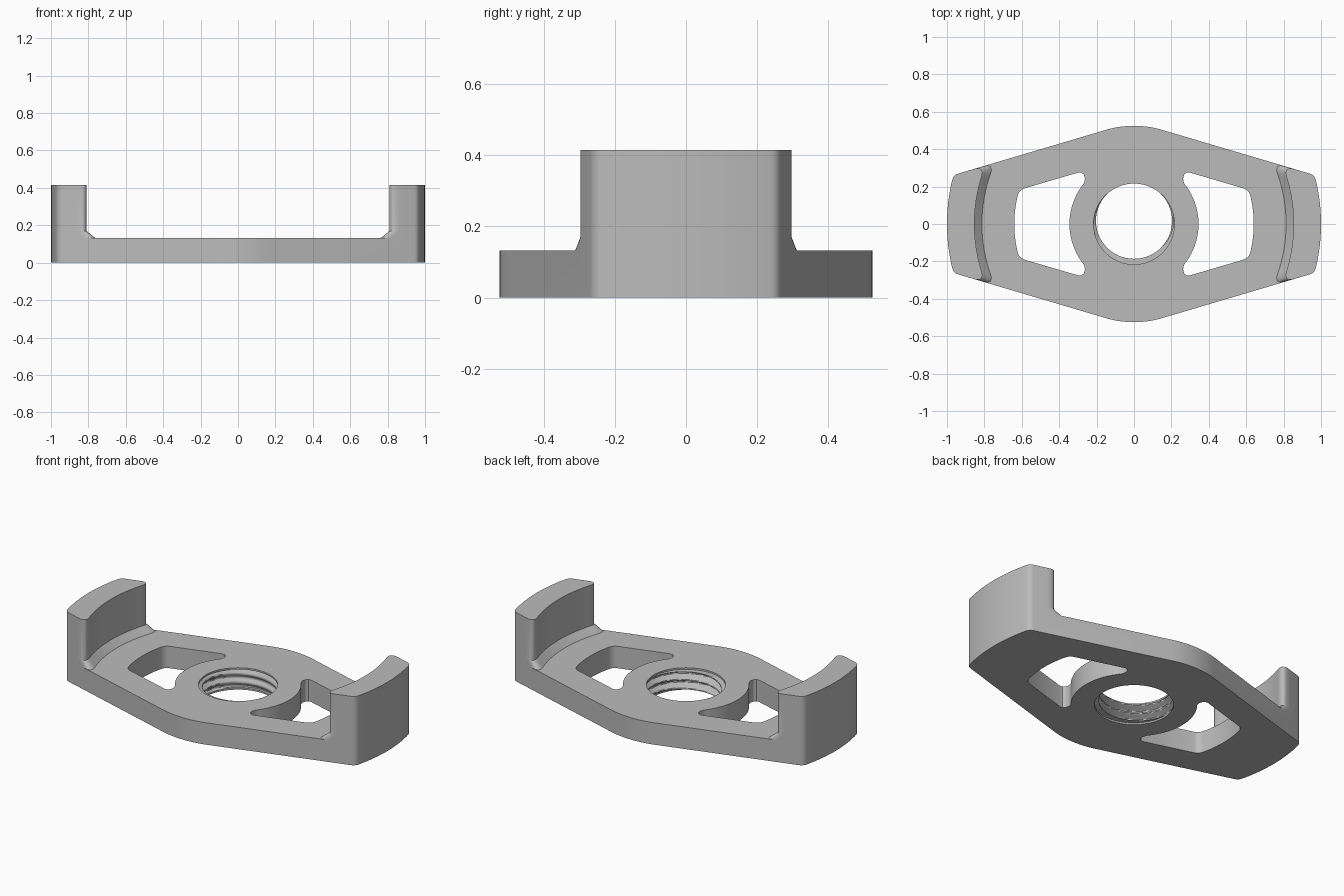
import bpy, bmesh, math
from mathutils import Vector

cube = bpy.data.objects.get("Cube")
if cube:
    bpy.data.objects.remove(cube, do_unlink=True)

HEIGHT, PLATE, FOOT = 0.415, 0.132, 0.17
SLOPE, EDGE_Y = 0.296, 0.5475          # slanted long sides of the plan
ALONG = Vector((1, -SLOPE)).normalized()


def arc(radius, start, end, count):
    """Points on a circle about the origin, angles in degrees."""
    angles = [math.radians(start + (end - start) * i / count) for i in range(count + 1)]
    return [Vector((radius * math.cos(a), radius * math.sin(a))) for a in angles]


def rounded(before, corner, after, steps=8):
    """Soft corner from one point to the next."""
    ts = [i / steps for i in range(steps + 1)]
    return [before * (1 - t) ** 2 + corner * 2 * t * (1 - t) + after * t * t for t in ts]


def meet(radius, edge_y):
    """Where a circle about the origin crosses a slanted side."""
    a, b, c = 1 + SLOPE ** 2, -2 * SLOPE * edge_y, edge_y ** 2 - radius ** 2
    x = (-b + math.sqrt(b * b - 4 * a * c)) / (2 * a)
    return Vector((x, edge_y - SLOPE * x))


def on_arc(radius, corner, cut):
    """Point on the circle a short way down from the corner, and its angle."""
    angle = math.atan2(corner.y, corner.x) - cut / radius
    return Vector((radius * math.cos(angle), radius * math.sin(angle))), math.degrees(angle)


def mirror_y(points):
    """Close a half outline that starts and ends on the x axis."""
    return points + [Vector((p.x, -p.y)) for p in reversed(points[1:-1])]


def mirror_xy(points):
    """Close a quarter outline running from the x axis to the y axis."""
    return mirror_y(points + [Vector((-p.x, p.y)) for p in reversed(points) if p.x > 1e-5])


def loft(name, rings):
    """Closed solid through (outline, z) rings of equal count."""
    bm = bmesh.new()
    loops = [[bm.verts.new((p.x, p.y, z)) for p in outline] for outline, z in rings]
    for low, high in zip(loops, loops[1:]):
        for i in range(len(low)):
            j = (i + 1) % len(low)
            bm.faces.new((low[i], low[j], high[j], high[i]))
    bm.faces.new(loops[0])
    bm.faces.new(loops[-1])
    bmesh.ops.recalc_face_normals(bm, faces=bm.faces)
    mesh = bpy.data.meshes.new(name)
    bm.to_mesh(mesh)
    bm.free()
    obj = bpy.data.objects.new(name, mesh)
    bpy.context.collection.objects.link(obj)
    return obj


def cut(target, cutter):
    cutter.hide_render = True
    mod = target.modifiers.new("cut", 'BOOLEAN')
    mod.operation, mod.solver, mod.object = 'DIFFERENCE', 'EXACT', cutter
    bpy.context.view_layer.objects.active = target
    bpy.ops.object.modifier_apply(modifier=mod.name)
    bpy.data.objects.remove(cutter, do_unlink=True)


# Full-height body: curved ends, slanted sides, rounded middle
corner = meet(1.0, EDGE_Y)
end, end_angle = on_arc(1.0, corner, 0.025)
side_angle = 90 - math.degrees(math.atan(SLOPE))
quarter = arc(1.0, 0, end_angle, 8)[:-1]
quarter += rounded(end, corner, corner - ALONG * 0.025)
quarter += arc(0.525, side_angle, 90, 10)
outline = mirror_xy(quarter)
body = loft("bracket_body", [(outline, 0), (outline, HEIGHT)])


# Channel between the end walls, with sloped wall feet and soft wall edges
def channel_outline(radius):
    tip = meet(radius, EDGE_Y)
    start, angle = on_arc(radius, tip, 0.07)
    finish = tip + ALONG * 0.07
    points = arc(radius, 0, angle, 12)[:-1] + rounded(start, tip, finish)
    return mirror_xy(points + [Vector((finish.x, 0.7)), Vector((0, 0.7))])


foot, wall = channel_outline(0.813), channel_outline(0.853)
cut(body, loft("channel_cutter", [(foot, PLATE), (wall, FOOT), (wall, 0.6)]))

# Side windows around the central ring
corner = meet(0.64, 0.364)
end, end_angle = on_arc(0.64, corner, 0.03)
tip = [Vector(p) for p in ((0.262, 0.242), (0.267, 0.262), (0.28, 0.274), (0.295, 0.276))]
half = arc(0.345, 0, 39, 14) + tip
half += rounded(corner - ALONG * 0.03, corner, end)
half += arc(0.64, end_angle, 0, 8)[1:]
for side in (1, -1):
    window = [p * side for p in mirror_y(half)]
    cut(body, loft("window_cutter", [(window, -0.1), (window, 0.3)]))

# Threaded centre hole
BORE, GROOVE, PITCH, SIDES, LEVELS = 0.216, 0.228, 0.052, 72, 40


def thread_ring(z):
    points = []
    for i in range(SIDES):
        a = math.tau * i / SIDES
        crest = min(BORE, 0.203 + 0.017 * math.sin(a))
        phase = (z / PITCH - i / SIDES) % 1
        depth = min(1, max(0, 3 * abs(phase - 0.5) - 0.25))
        r = crest + (GROOVE - crest) * depth
        points.append(Vector((r * math.cos(a), r * math.sin(a))))
    return points


plain = arc(BORE, 0, 360, SIDES)[:-1]
low, high = 0.012, PLATE - 0.012
rings = [(plain, -0.1), (plain, low - 0.002)]
for k in range(LEVELS + 1):
    z = low + (high - low) * k / LEVELS
    rings.append((thread_ring(z), z))
rings += [(plain, high + 0.002), (plain, 0.3)]
cut(body, loft("thread_cutter", rings))

# Plain grey finish
grey = bpy.data.materials.new("plain_grey")
grey.use_nodes = True
colour = (0.5, 0.5, 0.5, 1)
grey.diffuse_color = colour
grey.node_tree.nodes["Principled BSDF"].inputs["Base Color"].default_value = colour
body.data.materials.clear()
body.data.materials.append(grey)

bpy.ops.object.select_all(action='DESELECT')
body.select_set(True)
bpy.context.view_layer.objects.active = body
bpy.ops.object.shade_smooth_by_angle(angle=math.radians(28))
